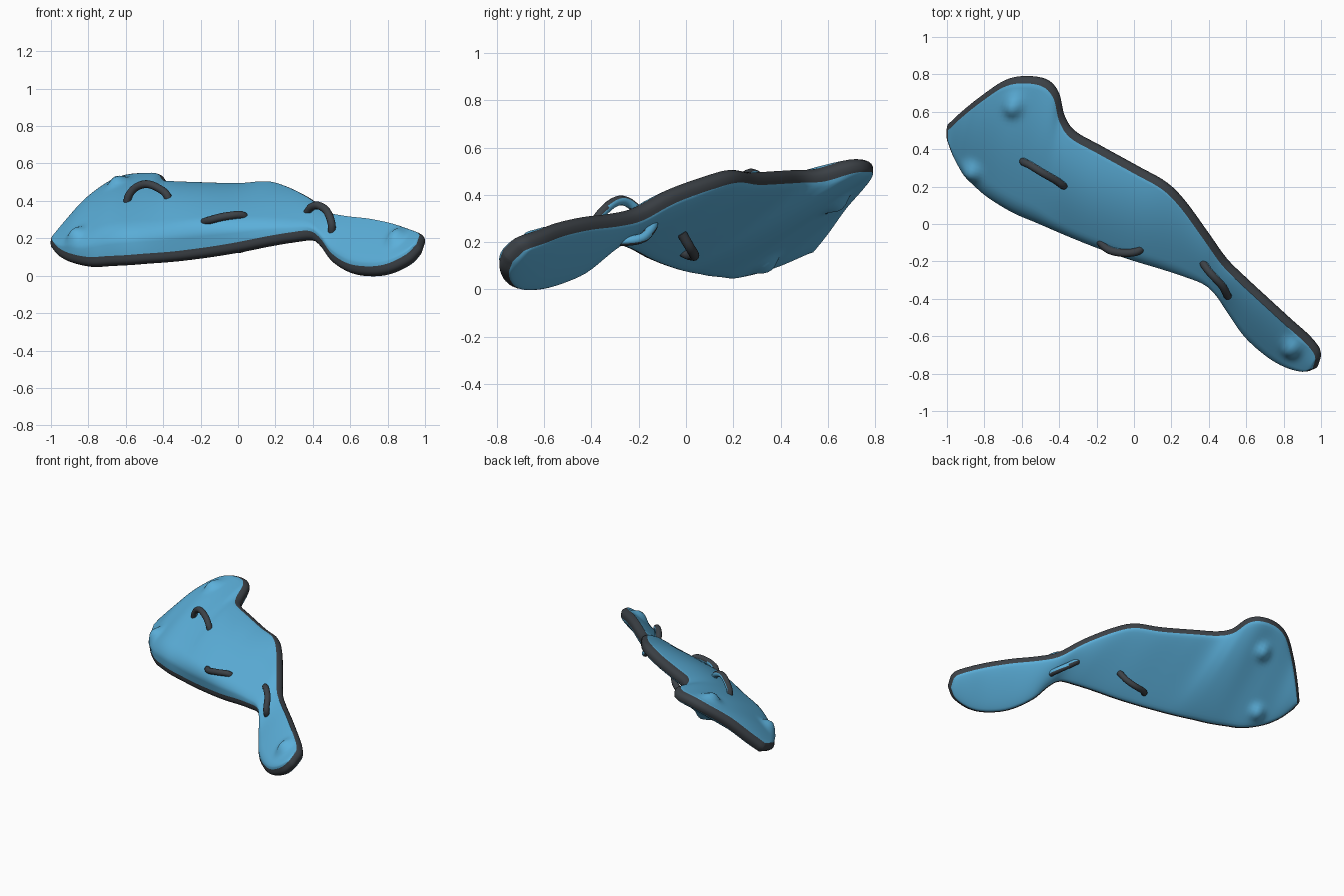
import bpy, bmesh, math
from mathutils import Vector as V

if "Cube" in bpy.data.objects:
    bpy.data.objects.remove(bpy.data.objects["Cube"])


def material(name, rgb):
    m = bpy.data.materials.new(name)
    m.diffuse_color = (*rgb, 1)
    m.use_nodes = True
    m.node_tree.nodes["Principled BSDF"].inputs["Base Color"].default_value = m.diffuse_color
    return m


BLUE = material("sky_blue", (0.105, 0.43, 0.70))
DARK = material("charcoal", (0.045, 0.053, 0.062))
N = V((-0.35, -0.55, 0.76)).normalized()   # tilt of the panel
THICK = 0.07


def spline(pts, steps):
    """Catmull-Rom curve through the points."""
    pts = [V(p) for p in pts]
    pts = [2 * pts[0] - pts[1]] + pts + [2 * pts[-1] - pts[-2]]
    out = []
    for i in range(1, len(pts) - 2):
        a, b, c, d = pts[i - 1:i + 3]
        for k in range(steps):
            t = k / steps
            out.append(0.5 * (2 * b + (c - a) * t + (2 * a - 5 * b + 4 * c - d) * t ** 2
                              + (3 * b - a - 3 * c + d) * t ** 3))
    return out + [pts[-2]]


def finish(bm, name):
    bmesh.ops.recalc_face_normals(bm, faces=bm.faces)
    me = bpy.data.meshes.new(name)
    bm.to_mesh(me)
    bm.free()
    ob = bpy.data.objects.new(name, me)
    bpy.context.collection.objects.link(ob)
    me.materials.append(BLUE)
    me.materials.append(DARK)
    bpy.ops.object.select_all(action='DESELECT')
    ob.select_set(True)
    bpy.context.view_layer.objects.active = ob
    bpy.ops.object.shade_smooth_by_angle(angle=math.radians(45))
    return ob


# Panel: low and high edge of the upper face, from the wide end to the paddle end
LOW = [(-.995, .44, .19), (-.96, .35, .15), (-.9, .26, .12), (-.8, .17, .10), (-.7, .11, .105),
       (-.6, .06, .11), (-.5, .02, .118), (-.4, -.02, .125), (-.3, -.06, .135), (-.15, -.12, .155),
       (0, -.18, .18), (.15, -.235, .21), (.27, -.28, .23), (.38, -.325, .24), (.44, -.38, .2),
       (.5, -.47, .12), (.59, -.6, .065), (.7, -.7, .05), (.8, -.76, .065), (.9, -.788, .115),
       (.955, -.772, .17)]
HIGH = [(-.995, .5, .21), (-.92, .57, .30), (-.82, .65, .41), (-.7, .73, .50), (-.6, .752, .54),
        (-.49, .735, .55), (-.43, .67, .545), (-.4, .55, .51), (-.34, .46, .505), (-.2, .38, .50),
        (0, .27, .495), (.15, .185, .505), (.25, .085, .48), (.37, -.08, .42), (.47, -.22, .345),
        (.57, -.32, .32), (.7, -.44, .305), (.82, -.55, .28), (.91, -.63, .25), (.96, -.69, .23),
        (.97, -.725, .215)]
TOP_BUMPS = [(-.63, .655), (-.85, .31), (.85, -.655)]
UNDER_BUMPS = [(-.62, .59), (-.82, .29)]


def rise(t):
    """Quarter-round step from 0 to 1."""
    t = min(1, max(0, t))
    return math.sqrt(1 - (1 - t) ** 2)


def ease(t):
    t = min(1, max(0, t))
    return t * t * (3 - 2 * t)


def swell(p, v, u):
    """Upper face bulges strongly at the wide end and fades towards the neck."""
    height = 0.118 - 0.096 * ease((p.x + 0.25) / 0.7)
    return height * rise(v / 0.2) * ease(u / 0.27 + 0.05) * rise((1 - u) * 8) * (1 - v ** 3)


def bumps_at(p, bumps):
    return sum(0.037 * math.exp(-(math.hypot(p.x - x, p.y - y) / 0.045) ** 2.5) for x, y in bumps)


low, high = spline(LOW, 5), spline(HIGH, 5)
rows, cols = len(low), 33
base = [[low[i].lerp(high[i], j / (cols - 1)) for j in range(cols)] for i in range(rows)]
loop = ([(i, 0) for i in range(rows)] + [(rows - 1, j) for j in range(1, cols)]
        + [(i, cols - 1) for i in range(rows - 2, -1, -1)] + [(0, j) for j in range(cols - 2, 0, -1)])
edge = set(loop)

bm = bmesh.new()


def skin(upper):
    grid = []
    for i in range(rows):
        row = []
        for j in range(cols):
            p, v, u = base[i][j], j / (cols - 1), i / (rows - 1)
            if upper:
                h = swell(p, v, u) + bumps_at(p, TOP_BUMPS)
            else:
                puff = 0.018 * math.sqrt(4 * v * (1 - v)) * rise(u * 6) * rise((1 - u) * 6)
                h = -THICK - puff - bumps_at(p, UNDER_BUMPS)
            if (i, j) in edge:
                h = 0 if upper else -THICK
            row.append(bm.verts.new(p + N * h))
        grid.append(row)
    for i in range(rows - 1):
        for j in range(cols - 1):
            bm.faces.new((grid[i][j], grid[i + 1][j], grid[i + 1][j + 1], grid[i][j + 1]))
    return grid


top, under = skin(True), skin(False)

# Rounded dark rim between the two skins
rings = [[top[i][j] for i, j in loop]]
for k in range(1, 6):
    s = k / 6
    ring = []
    for m, (i, j) in enumerate(loop):
        a, b = loop[m - 3], loop[(m + 3) % len(loop)]
        out = (base[b[0]][b[1]] - base[a[0]][a[1]]).cross(N).normalized()
        ring.append(bm.verts.new(base[i][j] - N * THICK * s + out * 0.018 * math.sin(math.pi * s)))
    rings.append(ring)
rings.append([under[i][j] for i, j in loop])
for r0, r1 in zip(rings, rings[1:]):
    for m in range(len(loop)):
        f = bm.faces.new((r0[m - 1], r0[m], r1[m], r1[m - 1]))
        f.material_index = 1
finish(bm, "panel")


# Handles: bent dark tubes whose far side is blue
def handle(name, pts, blue_side, radius=0.021, sides=12):
    path = spline(pts, 6)
    hb = bmesh.new()
    tube = []
    for i, p in enumerate(path):
        t = path[min(i + 1, len(path) - 1)] - path[max(i - 1, 0)]
        q = t.to_track_quat('Z', 'Y')
        tube.append([hb.verts.new(p + q @ V((radius * math.cos(2 * math.pi * k / sides),
                                             radius * math.sin(2 * math.pi * k / sides), 0)))
                     for k in range(sides)])
    for i in range(len(tube) - 1):
        # match each ring to the next so the tube never twists
        shift = min(range(sides), key=lambda s: sum(
            (tube[i][k].co - tube[i + 1][(k + s) % sides].co).length for k in range(sides)))
        tube[i + 1] = tube[i + 1][shift:] + tube[i + 1][:shift]
        for k in range(sides):
            hb.faces.new((tube[i][k - 1], tube[i][k], tube[i + 1][k], tube[i + 1][k - 1]))
    hb.faces.new(tube[0])
    hb.faces.new(tube[-1])
    bmesh.ops.recalc_face_normals(hb, faces=hb.faces)
    for f in hb.faces:
        f.material_index = 0 if blue_side and f.normal.dot(V(blue_side).normalized()) > 0.5 else 1
    finish(hb, name)


BACK = (0.4, 0.65, -0.65)
handle("upper_wide_handle", [(-.57, .36, .30), (-.592, .335, .40), (-.555, .315, .465),
                             (-.49, .275, .49), (-.42, .235, .465), (-.375, .205, .42),
                             (-.36, .23, .32)], BACK)
handle("upper_middle_handle", [(-.17, -.03, .2), (-.19, -.075, .275), (-.14, -.135, .30),
                               (-.05, -.155, .32), (.03, -.14, .32), (.05, -.08, .25)], BACK)
handle("upper_neck_handle", [(.36, -.19, .32), (.39, -.24, .365), (.43, -.285, .375),
                             (.475, -.335, .345), (.5, -.385, .28), (.5, -.37, .22)], BACK)
handle("under_neck_handle", [(.43, -.31, .235), (.48, -.31, .21), (.49, -.25, .205),
                             (.46, -.18, .22), (.39, -.14, .27), (.36, -.15, .295)], (0.8, 0.3, 0.5))
handle("under_middle_handle", [(-.11, -.05, .18), (-.09, 0, .15), (-.05, .025, .143),
                               (.02, .035, .145), (.08, .015, .18), (.11, -.02, .24)], None)
